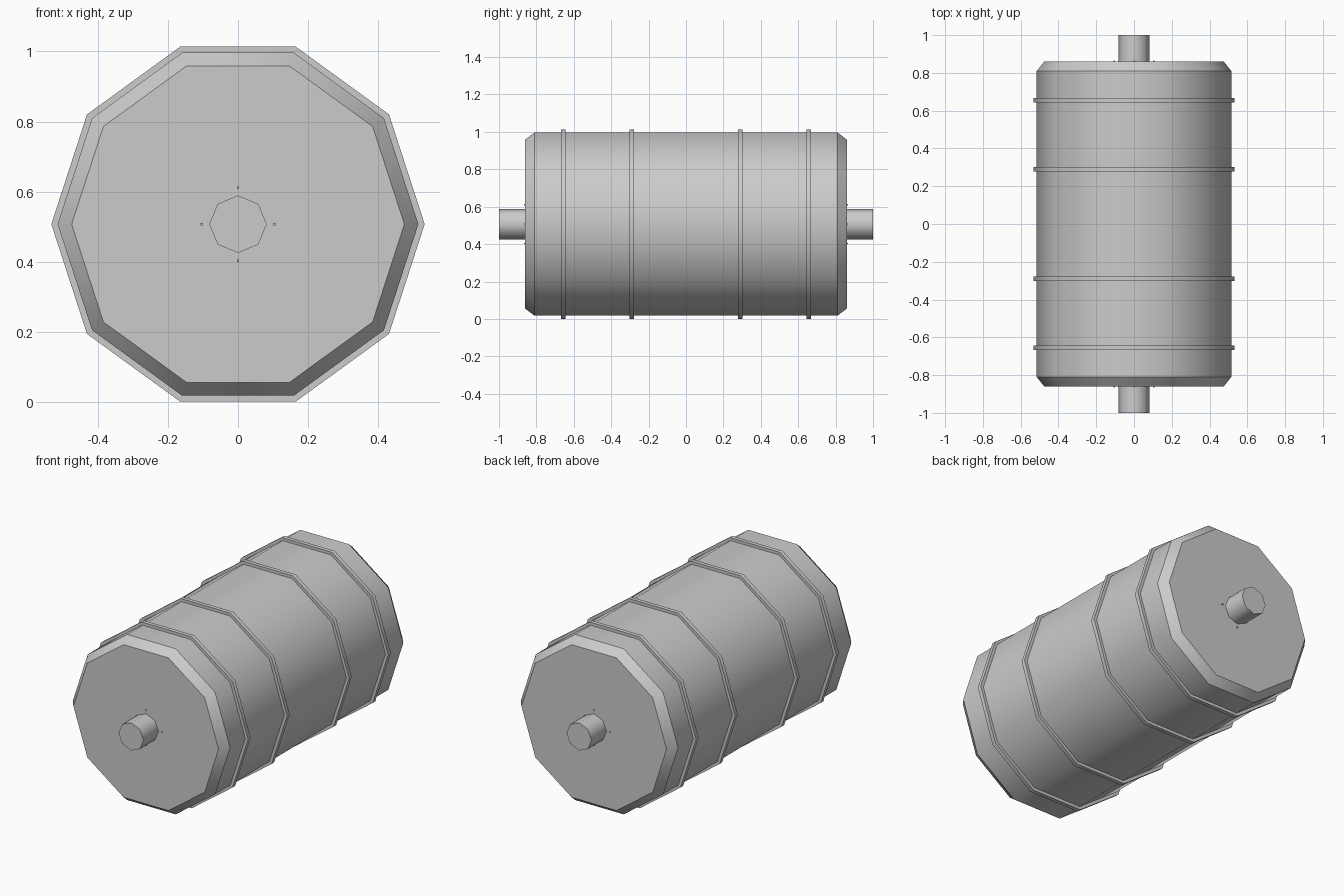
import bpy, bmesh, math
from mathutils import Matrix

if "Cube" in bpy.data.objects:
    bpy.data.objects.remove(bpy.data.objects["Cube"], do_unlink=True)

CENTRE_Z = 0.507

grey = bpy.data.materials.new("grey_metal")
grey.use_nodes = True
colour = (0.6, 0.6, 0.6, 1)
grey.diffuse_color = colour
grey.node_tree.nodes["Principled BSDF"].inputs["Base Color"].default_value = colour


def finish(name, bm):
    bmesh.ops.recalc_face_normals(bm, faces=bm.faces)
    mesh = bpy.data.meshes.new(name)
    bm.to_mesh(mesh)
    bm.free()
    mesh.materials.append(grey)
    obj = bpy.data.objects.new(name, mesh)
    obj.location.z = CENTRE_Z
    bpy.context.collection.objects.link(obj)
    return obj


def turned(name, profile, sides):
    """Closed solid around y from (y, radius) rings, smooth around, sharp between rings."""
    bm = bmesh.new()
    rings = []
    for y, r in profile:
        angles = [2 * math.pi * i / sides for i in range(sides)]
        rings.append([bm.verts.new((r * math.cos(a), y, r * math.sin(a))) for a in angles])
    for a, b in zip(rings, rings[1:]):
        for i in range(sides):
            j = (i + 1) % sides
            bm.faces.new((a[i], a[j], b[j], b[i])).smooth = True
    bm.faces.new(rings[0])
    bm.faces.new(rings[-1])
    for edge in bm.edges:
        v, w = edge.verts
        edge.smooth = abs(v.co.y - w.co.y) > 1e-5
    return finish(name, bm)


# Ten-sided drum with chamfered ends
turned("drum_body", [(-0.86, 0.475), (-0.81, 0.515), (0.81, 0.515), (0.86, 0.475)], 10)

for side, end in ((-1, "front"), (1, "back")):
    # Raised hoops
    for y, place in ((0.655, "outer"), (0.29, "inner")):
        turned(f"{end}_{place}_hoop",
               [(side * y - 0.012, 0.533), (side * y + 0.012, 0.533)], 10)

    # Axle stub
    turned(f"{end}_axle", [(side * 0.85, 0.082), (side, 0.082)], 8)

    # Four tiny bolts around the axle
    bm = bmesh.new()
    for i in range(4):
        a = i * math.pi / 2
        spot = Matrix.Translation((0.104 * math.cos(a), side * 0.862, 0.104 * math.sin(a)))
        bmesh.ops.create_cube(bm, size=0.007, matrix=spot)
    finish(f"{end}_bolts", bm)
